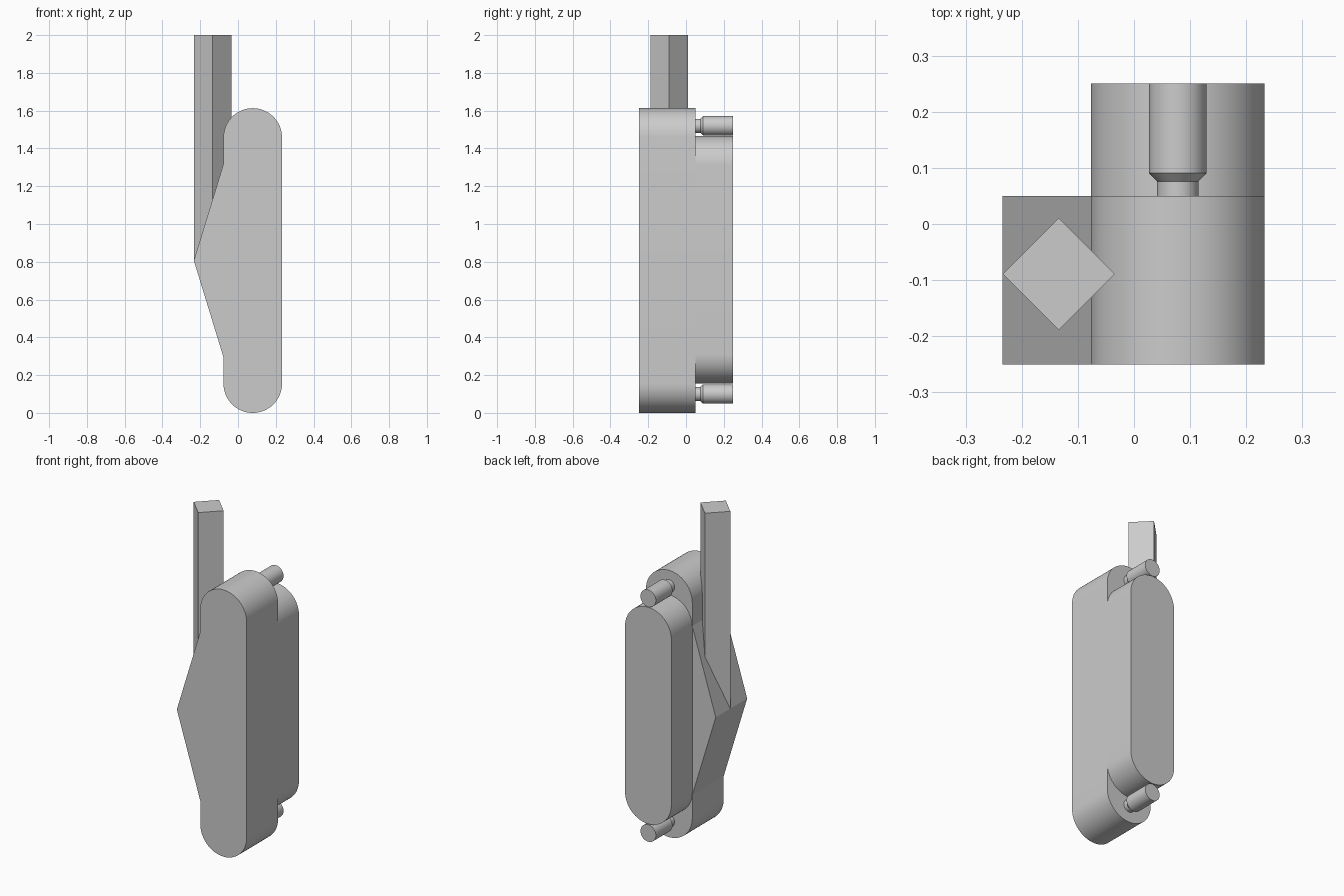
import bpy, bmesh, math

if "Cube" in bpy.data.objects:
    bpy.data.objects.remove(bpy.data.objects["Cube"])

grey = bpy.data.materials.new("plain grey")
grey.diffuse_color = (0.6, 0.6, 0.6, 1)
grey.use_nodes = True
grey.node_tree.nodes["Principled BSDF"].inputs["Base Color"].default_value = grey.diffuse_color

CX, R = 0.078, 0.155  # shared centre line and end radius


def finish(name, bm, smooth=True):
    bmesh.ops.recalc_face_normals(bm, faces=bm.faces[:])
    me = bpy.data.meshes.new(name)
    bm.to_mesh(me)
    bm.free()
    me.materials.append(grey)
    ob = bpy.data.objects.new(name, me)
    bpy.context.collection.objects.link(ob)
    if smooth:
        bpy.ops.object.select_all(action='DESELECT')
        ob.select_set(True)
        bpy.context.view_layer.objects.active = ob
        bpy.ops.object.shade_smooth_by_angle(angle=math.radians(14))
    return ob


def stadium(z0, z1, n=32):
    """Upright rounded outline, ending at the bottom left corner."""
    pts = []
    for zc, start in ((z1 - R, 0), (z0 + R, math.pi)):
        for i in range(n + 1):
            a = start + math.pi * i / n
            pts.append((CX + R * math.cos(a), zc + R * math.sin(a)))
    return pts, n + 1


def extrude_y(name, pts, y0, y1):
    bm = bmesh.new()
    f = bm.faces.new([bm.verts.new((x, y0, z)) for x, z in pts])
    ext = bmesh.ops.extrude_face_region(bm, geom=[f])
    bmesh.ops.translate(bm, vec=(0, y1 - y0, 0),
                        verts=[v for v in ext["geom"] if isinstance(v, bmesh.types.BMVert)])
    return finish(name, bm)


# Front body: rounded plate with a pointed bulge on the left
pts, k = stadium(0, 1.613)
pts[k:k] = [(CX - R, 1.318), (-0.234, 0.807), (CX - R, 0.295)]
extrude_y("front_body", pts, -0.25, 0.05)

# Back plate: shorter rounded plate
pts, k = stadium(0.156, 1.466)
extrude_y("back_plate", pts, 0.05, 0.25)


# Pins: narrow neck, short cone, thick head
def pin(name, z, n=40):
    bm = bmesh.new()
    rings = []
    for y, r in ((0.05, 0.037), (0.076, 0.037), (0.091, 0.0515), (0.25, 0.0515)):
        rings.append([bm.verts.new((CX + r * math.cos(2 * math.pi * i / n), y,
                                    z + r * math.sin(2 * math.pi * i / n))) for i in range(n)])
    for a, b in zip(rings, rings[1:]):
        for i in range(n):
            j = (i + 1) % n
            bm.faces.new((a[i], a[j], b[j], b[i]))
    bm.faces.new(rings[0])
    bm.faces.new(rings[-1])
    finish(name, bm)


pin("top_pin", 1.52)
pin("bottom_pin", 0.1)

# Square bar turned on its corner, rising from the bulge
bm = bmesh.new()
f = bm.faces.new([bm.verts.new((-0.134 + dx, -0.089 + dy, 0.807))
                  for dx, dy in ((0.1, 0), (0, 0.1), (-0.1, 0), (0, -0.1))])
ext = bmesh.ops.extrude_face_region(bm, geom=[f])
bmesh.ops.translate(bm, vec=(0, 0, 2 - 0.807),
                    verts=[v for v in ext["geom"] if isinstance(v, bmesh.types.BMVert)])
finish("square_bar", bm, smooth=False)
